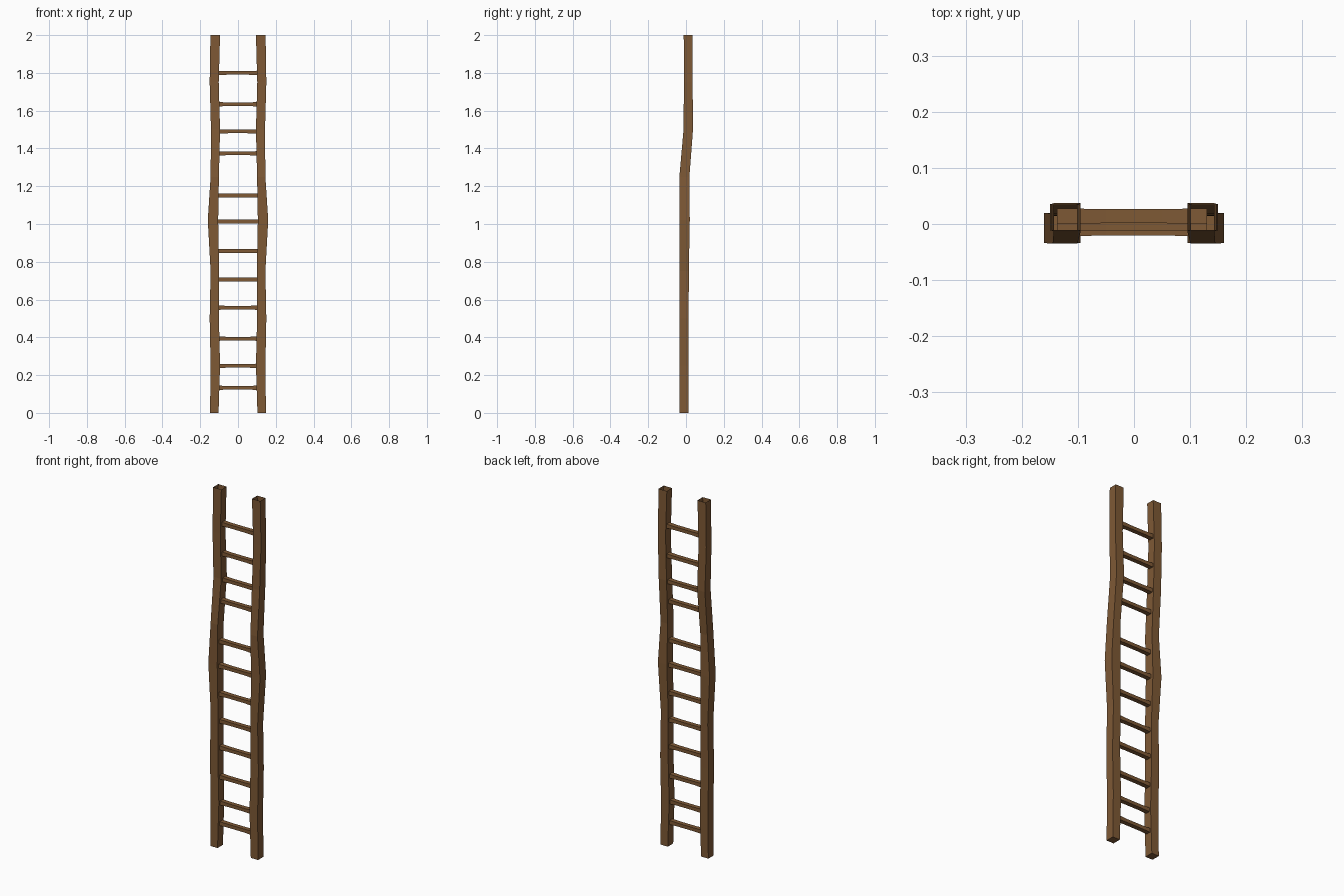
import bpy, bmesh

if "Cube" in bpy.data.objects:
    bpy.data.objects.remove(bpy.data.objects["Cube"])

wood = bpy.data.materials.new("brown wood")
wood.diffuse_color = (0.21, 0.10, 0.036, 1)
wood.use_nodes = True
wood.node_tree.nodes["Principled BSDF"].inputs["Base Color"].default_value = wood.diffuse_color


def tube(name, rings, cap_end):
    """Loft four-sided rings; cap the first ring and optionally the last."""
    bm = bmesh.new()
    loops = [[bm.verts.new(p) for p in ring] for ring in rings]
    for a, b in zip(loops, loops[1:]):
        for i in range(4):
            j = (i + 1) % 4
            bm.faces.new((a[i], a[j], b[j], b[i]))
    bm.faces.new(loops[0][::-1])
    if cap_end:
        bm.faces.new(loops[-1])
    bmesh.ops.recalc_face_normals(bm, faces=bm.faces)
    mesh = bpy.data.meshes.new(name)
    bm.to_mesh(mesh)
    bm.free()
    mesh.materials.append(wood)
    obj = bpy.data.objects.new(name, mesh)
    bpy.context.collection.objects.link(obj)


# Rails: wobbling square posts with open tops; (z, inner x, outer x, y front, y back)
rail = [
    (0.00, 0.103, 0.148, -0.034, 0.014),
    (0.25, 0.095, 0.145, -0.034, 0.014),
    (0.50, 0.101, 0.150, -0.034, 0.014),
    (0.75, 0.100, 0.145, -0.034, 0.015),
    (1.02, 0.105, 0.160, -0.034, 0.020),
    (1.25, 0.101, 0.145, -0.035, 0.018),
    (1.50, 0.095, 0.143, -0.013, 0.037),
    (1.75, 0.102, 0.150, -0.011, 0.035),
    (2.00, 0.095, 0.146, -0.012, 0.034),
]
for side, name in ((-1, "left_rail"), (1, "right_rail")):
    tube(name, [[(side * xi, f, z), (side * xo, f, z),
                 (side * xo, b, z), (side * xi, b, z)]
                for z, xi, xo, f, b in rail], False)

# Rungs: slightly waisted square bars running into the rails
heights = [0.133, 0.249, 0.393, 0.557, 0.706, 0.857,
           1.013, 1.151, 1.374, 1.49, 1.634, 1.80]
for n, z in enumerate(heights):
    y = -0.008 if z < 1.3 else (0.001 if z < 1.4 else 0.014)
    rings = []
    for x, hy, hz in ((-0.137, 0.014, 0.0125), (-0.05, 0.0125, 0.0095),
                      (0.05, 0.0125, 0.0095), (0.13, 0.014, 0.0125)):
        rings.append([(x, y - hy, z - hz), (x, y + hy, z - hz),
                      (x, y + hy, z + hz), (x, y - hy, z + hz)])
    tube(f"rung_{n + 1}", rings, True)
